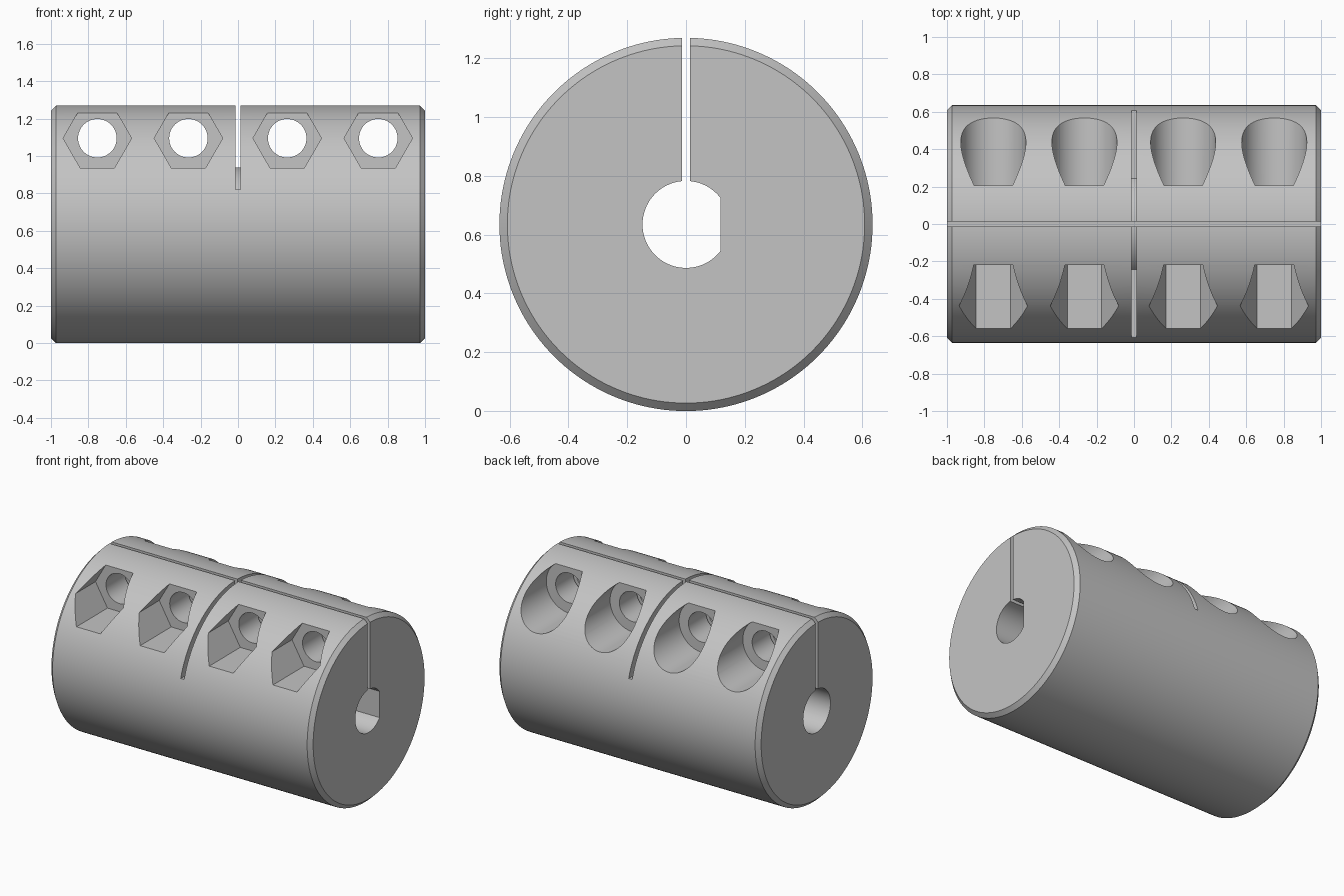
import bpy, bmesh
from math import sin, cos, pi, sqrt, asin, acos
from mathutils import Vector

R = 0.635          # outer radius, also the height of the axis
BORE = 0.148
HALF_SLIT = 0.013
SCREW_Z = 1.095

if "Cube" in bpy.data.objects:
    bpy.data.objects.remove(bpy.data.objects["Cube"])

steel = bpy.data.materials.new("plain grey steel")
steel.use_nodes = True
grey = (0.55, 0.55, 0.55, 1)
steel.diffuse_color = grey
steel.node_tree.nodes["Principled BSDF"].inputs["Base Color"].default_value = grey


def arc(u, v, r, start=0, end=2 * pi, n=64, closed=True):
    """Points on a circle or an arc."""
    steps = n if closed else n - 1
    return [(u + r * cos(start + (end - start) * i / steps),
             v + r * sin(start + (end - start) * i / steps)) for i in range(n)]


def prism(name, points, axis, a, b, chamfer=0):
    """Extrude a 2D outline along x (points are y, z) or y (points are x, z)."""
    def place(p, d):
        return Vector((d, p[0], p[1])) if axis == "x" else Vector((p[0], d, p[1]))
    bm = bmesh.new()
    face = bm.faces.new([bm.verts.new(place(p, a)) for p in points])
    ext = bmesh.ops.extrude_face_region(bm, geom=[face], use_keep_orig=True)
    new = [g for g in ext["geom"] if isinstance(g, bmesh.types.BMVert)]
    bmesh.ops.translate(bm, verts=new, vec=place((0, 0), b - a))
    bmesh.ops.recalc_face_normals(bm, faces=bm.faces)
    if chamfer:
        rims = [e for f in bm.faces if len(f.verts) > 4 for e in f.edges]
        bmesh.ops.bevel(bm, geom=rims, offset=chamfer, segments=1, affect="EDGES")
    mesh = bpy.data.meshes.new(name)
    bm.to_mesh(mesh)
    bm.free()
    mesh.materials.append(steel)
    obj = bpy.data.objects.new(name, mesh)
    bpy.context.collection.objects.link(obj)
    return obj


# Chamfered cylinder lying along x
body = prism("clamp_coupling_body", arc(0, R, R, n=160), "x", -1, 1, chamfer=0.027)
cutters = []

# Bore: flat-sided on the left half, round on the right half
flat = acos(0.117 / BORE)
cutters.append(prism("flat_bore_cutter",
                     arc(0, R, BORE, flat, 2 * pi - flat, closed=False), "x", -1.2, 1.2))
cutters.append(prism("round_bore_cutter", arc(0, R, BORE + 0.0005), "x", -1.2, 0))

# Lengthwise clamping slit from the bore to the top
s = HALF_SLIT
cutters.append(prism("long_slit_cutter", [(-s, R), (s, R), (s, 1.5), (-s, 1.5)],
                     "x", -1.2, 1.2))

# Cross slit that stops at a round hub around the bore
floor, hub = 0.82, 0.305
rise = asin((floor - R) / hub)
outline = [(-1, 1.5), (-1, floor)] + arc(0, R, hub, pi - rise, rise, 40, False)
outline += [(1, floor), (1, 1.5)]
cutters.append(prism("cross_slit_cutter", outline, "x", -s, s))

# Screw holes with nut pockets in front and round counterbores behind
for x in (-0.752, -0.265, 0.263, 0.75):
    cutters.append(prism("screw_hole_cutter", arc(x, SCREW_Z, 0.103, n=48), "y", -0.8, 0.8))
    cutters.append(prism("nut_pocket_cutter", arc(x, SCREW_Z, 0.183, n=6), "y", -1, -0.22))
    cutters.append(prism("counterbore_cutter", arc(x, SCREW_Z, 0.174), "y", 0.205, 1))

# Cut everything out of the body
bpy.ops.object.select_all(action="DESELECT")
bpy.context.view_layer.objects.active = body
body.select_set(True)
for cutter in cutters:
    cutter.hide_render = True
    mod = body.modifiers.new("cut", "BOOLEAN")
    mod.operation = "DIFFERENCE"
    mod.solver = "EXACT"
    mod.object = cutter
    bpy.ops.object.modifier_apply(modifier=mod.name)
    bpy.data.objects.remove(cutter)

bpy.ops.object.shade_smooth_by_angle(angle=pi / 6)
